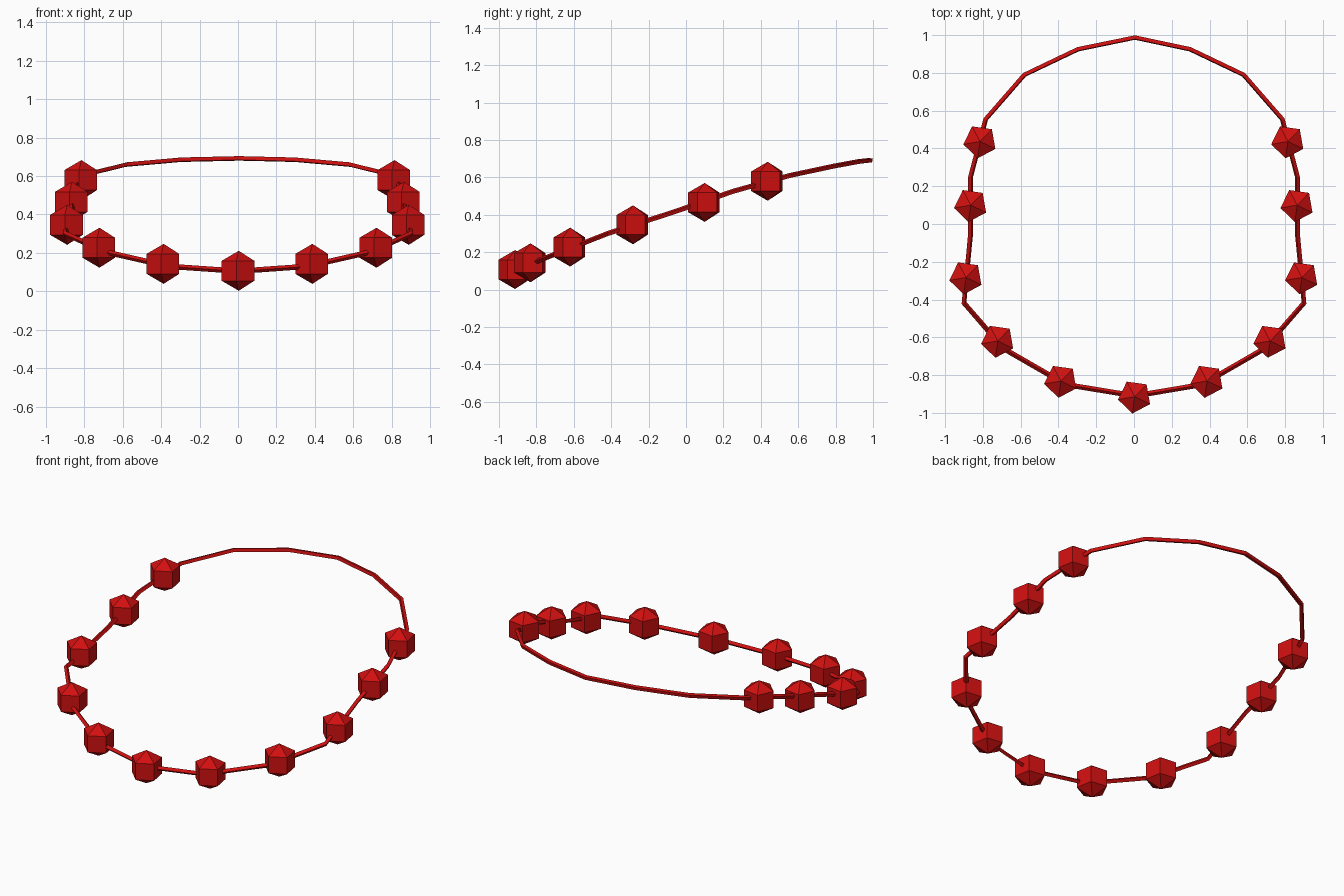
import bpy
import math

cube = bpy.data.objects.get("Cube")
if cube:
    bpy.data.objects.remove(cube, do_unlink=True)

red = bpy.data.materials.new("bright red")
red.use_nodes = True
red.diffuse_color = (0.64, 0.005, 0.005, 1)
red.node_tree.nodes["Principled BSDF"].inputs["Base Color"].default_value = red.diffuse_color


def mirrored(points):
    """Left half in order, followed by the right half back to the start."""
    return points + [(-x, y, z) for x, y, z in reversed(points) if abs(x) > 0.01]


# Cord: thin faceted tube along a closed, tilted loop
half_path = [(0.005, -0.91, 0.105), (0.36, -0.85, 0.13), (0.69, -0.66, 0.205),
             (0.90, -0.418, 0.30), (0.865, -0.05, 0.42), (0.865, 0.25, 0.525),
             (0.785, 0.555, 0.61), (0.58, 0.79, 0.66), (0.297, 0.925, 0.685),
             (0.005, 0.987, 0.692)]
path = mirrored(half_path)
curve = bpy.data.curves.new("cord", "CURVE")
curve.dimensions = "3D"
curve.bevel_depth = 0.014
curve.bevel_resolution = 0
spline = curve.splines.new("POLY")
spline.points.add(len(path) - 1)
for point, co in zip(spline.points, path):
    point.co = (*co, 1)
spline.use_cyclic_u = True
spline.use_smooth = False
curve.materials.append(red)
cord = bpy.data.objects.new("cord", curve)
bpy.context.collection.objects.link(cord)

# Beads: five-sided faceted spheres threaded on the front and sides
half_beads = [(0.004, -0.914, 0.107), (0.387, -0.831, 0.143), (0.721, -0.619, 0.227),
              (0.889, -0.283, 0.346), (0.864, 0.1, 0.466), (0.815, 0.437, 0.579)]
for i, co in enumerate(mirrored(half_beads)):
    bpy.ops.mesh.primitive_uv_sphere_add(segments=5, ring_count=3, radius=0.104,
                                         location=co, rotation=(0, 0, math.radians(28)))
    bead = bpy.context.object
    bead.name = f"bead_{i + 1}"
    bead.data.materials.append(red)
    bpy.ops.object.shade_flat()
